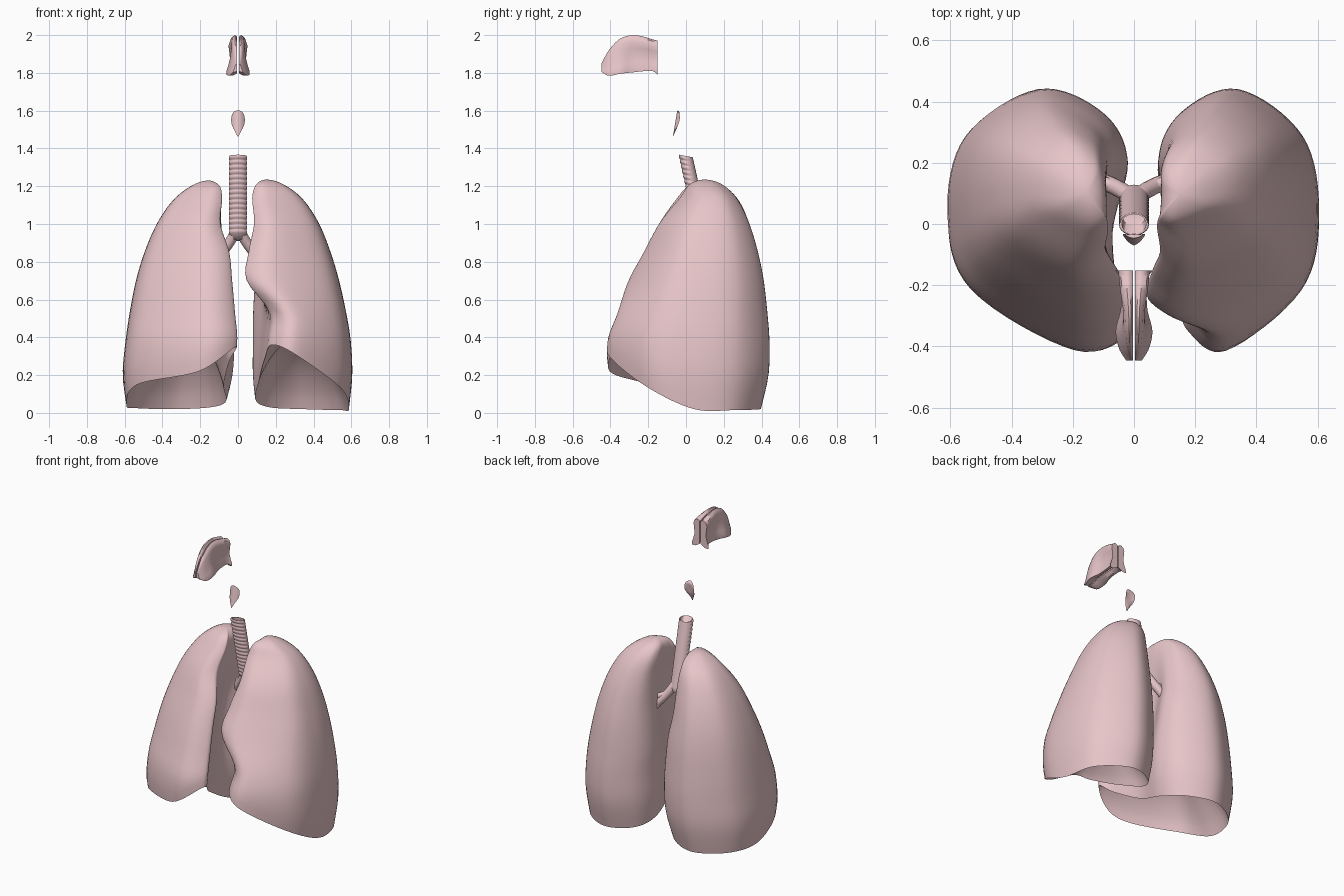
import bpy, bmesh, math
from mathutils import Vector

if "Cube" in bpy.data.objects:
    bpy.data.objects.remove(bpy.data.objects["Cube"])

pink = bpy.data.materials.new("soft_pink")
pink.diffuse_color = (0.80, 0.56, 0.58, 1)
pink.use_nodes = True
pink.node_tree.nodes["Principled BSDF"].inputs["Base Color"].default_value = pink.diffuse_color


def finish(ob, angle=50):
    ob.data.materials.append(pink)
    bpy.ops.object.select_all(action='DESELECT')
    ob.select_set(True)
    bpy.context.view_layer.objects.active = ob
    bpy.ops.object.shade_smooth_by_angle(angle=math.radians(angle))


def loft(name, rings, angle=50):
    """Closed skin through a list of equally sized rings, with end caps."""
    bm = bmesh.new()
    rows = [[bm.verts.new(p) for p in r] for r in rings]
    n = len(rows[0])
    for a, b in zip(rows, rows[1:]):
        for i in range(n):
            bm.faces.new((a[i], a[(i + 1) % n], b[(i + 1) % n], b[i]))
    bm.faces.new(rows[0])
    bm.faces.new(rows[-1][::-1])
    bmesh.ops.remove_doubles(bm, verts=bm.verts, dist=0.00005)
    bmesh.ops.recalc_face_normals(bm, faces=bm.faces)
    me = bpy.data.meshes.new(name)
    bm.to_mesh(me)
    bm.free()
    ob = bpy.data.objects.new(name, me)
    bpy.context.collection.objects.link(ob)
    finish(ob, angle)
    return ob


def hermite(xs, rows, x):
    """Smooth interpolation of table rows at x."""
    x = min(max(x, xs[0]), xs[-1])
    i = max(k for k in range(len(xs) - 1) if xs[k] <= x)
    h = xs[i + 1] - xs[i]
    t = (x - xs[i]) / h

    def slope(k, c):
        a, b = max(k - 1, 0), min(k + 1, len(xs) - 1)
        return (rows[b][c] - rows[a][c]) / (xs[b] - xs[a])
    return [(2*t**3 - 3*t*t + 1) * rows[i][c] + (t**3 - 2*t*t + t) * h * slope(i, c)
            + (3*t*t - 2*t**3) * rows[i+1][c] + (t**3 - t*t) * h * slope(i+1, c)
            for c in range(len(rows[0]))]


def closed_spline(pts, per=8):
    """Periodic smooth curve through tuples."""
    n = len(pts)
    out = []
    for i in range(n):
        p = [pts[(i + k) % n] for k in (-1, 0, 1, 2)]
        for j in range(per):
            t = j / per
            out.append(tuple(0.5 * (2*b + (c-a)*t + (2*a - 5*b + 4*c - d)*t*t
                                    + (3*b - a - 3*c + d)*t**3) for a, b, c, d in zip(*p)))
    return out


def section(xl, xf, xm, xb, yf, yb):
    """Horizontal lung outline: lateral, front, middle and back widths, depth range."""
    d, w, v = yb - yf, xl - xb, xl - xf
    return closed_spline([
        (xf, yf + .07*d), (xf + .3*v, yf), (xl - .13*v, yf + .23*d), (xl, yf + .52*d),
        (xl - .1*w, yf + .82*d), (xb + .5*w, yb), (xb + .14*w, yb - .09*d),
        (xb, yb - .28*d), (xm, yf + .45*d), (.5*(xm + xf), yf + .2*d)])


def lung(name, side, apex, levels, rim, dome):
    ax, ay, az = apex
    ws = [0] + [math.sqrt(az - r[0]) for r in levels]
    rows = [[ax, ax, ax, ax, ay, ay]] + [list(r[1:]) for r in levels]
    rim = [r[0] for r in closed_spline([(z,) for z in rim])]
    n, steps = len(rim), 36
    rings = []
    # outer wall from the apex down to the uneven lower rim
    for k in range(steps + 1):
        ring = []
        for i in range(n):
            w = math.sqrt(az - rim[i]) * k / steps
            x, y = section(*hermite(ws, rows, w))[i]
            ring.append((x, y, az - w*w))
        rings.append(ring)
    # hollow underside
    edge = rings[-1]
    cx, cy = sum(p[0] for p in edge) / n, sum(p[1] for p in edge) / n
    for k in range(1, 15):
        s = k / 14
        g = math.sin(s * math.pi / 2) ** 0.85
        f = 1 - s ** 1.1
        rings.append([(cx + (x-cx)*f, cy + (y-cy)*f, z + (dome-z)*g) for x, y, z in edge])
    return loft(name, [[(side*x, y, z) for x, y, z in r] for r in rings], 60)


# Lungs: z, lateral x, front x, middle x, back x, front y, back y
lung("lung_with_notch", 1, (.15, .1, 1.235), [
    (1.21, .24, .10, .10, .10, .02, .19), (1.14, .335, .08, .09, .09, -.03, .265),
    (1.0, .43, .09, .11, .10, -.14, .335), (.85, .49, .06, .12, .10, -.22, .38),
    (.70, .535, .05, .13, .09, -.30, .41), (.52, .575, .19, .13, .08, -.36, .43),
    (.38, .597, .18, .12, .08, -.41, .44), (.20, .605, .17, .11, .08, -.40, .435),
    (0, .585, .20, .13, .10, -.33, .39)],
    [.36, .31, .13, .02, .015, .02, .03, .07, .17, .29], .38)
lung("lung_full", -1, (.155, .1, 1.23), [
    (1.2, .25, .10, .10, .11, .01, .20), (1.13, .34, .09, .09, .10, -.05, .275),
    (1.0, .43, .10, .10, .09, -.14, .335), (.85, .495, .05, .12, .08, -.22, .38),
    (.70, .54, .035, .12, .05, -.29, .41), (.52, .575, .02, .10, .03, -.36, .43),
    (.38, .595, .01, .08, .02, -.41, .44), (.20, .61, .04, .07, .03, -.40, .435),
    (0, .585, .10, .10, .08, -.33, .39)],
    [.35, .22, .15, .04, .025, .02, .03, .06, .14, .27], .42)


# Windpipe: ridged at the front, smooth at the back, open at the top
def pipe_ring(z, r, ridge=0):
    cy = (1.36 - z) * 0.22
    ring = []
    for i in range(32):
        a = 2 * math.pi * i / 32
        front = min(1, max(0, .5 - 1.2 * math.sin(a)))
        rr = r + ridge * front
        ring.append((rr * math.cos(a), cy + rr * .8 * math.sin(a), z - .15 * rr * math.sin(a)))
    return ring


tube = [pipe_ring(1.26, .036), pipe_ring(1.36, .04)]
for k in range(97):
    tube.append(pipe_ring(1.36 - .42 * k / 96, .045, .006 * abs(math.sin(math.pi * k / 6))))
tube.append(pipe_ring(.915, .032))
loft("windpipe", tube, 70)


# Bronchi and their side branches
def branch(name, pts, radius):
    cu = bpy.data.curves.new(name, 'CURVE')
    cu.dimensions = '3D'
    cu.bevel_depth, cu.bevel_resolution, cu.use_fill_caps = radius, 4, True
    sp = cu.splines.new('BEZIER')
    sp.bezier_points.add(len(pts) - 1)
    for b, p in zip(sp.bezier_points, pts):
        b.co = p
        b.handle_left_type = b.handle_right_type = 'AUTO'
    ob = bpy.data.objects.new(name, cu)
    bpy.context.collection.objects.link(ob)
    bpy.ops.object.select_all(action='DESELECT')
    ob.select_set(True)
    bpy.context.view_layer.objects.active = ob
    bpy.ops.object.convert(target='MESH')
    finish(bpy.context.view_layer.objects.active)


for s, tag in ((1, "a"), (-1, "b")):
    branch("bronchus_" + tag, [(s*.012, .09, .96), (s*.05, .115, .895), (s*.11, .14, .82),
                               (s*.18, .15, .74)], .027)
    branch("upper_branch_" + tag, [(s*.06, .12, .885), (s*.12, .145, .865), (s*.19, .15, .88)], .018)
    branch("lower_branch_" + tag, [(s*.10, .135, .83), (s*.13, .17, .76), (s*.17, .18, .66)], .018)

# Throat flap: thin curved leaf
leaf = []
prof = [(1.462, .002), (1.485, .013), (1.515, .029), (1.545, .036), (1.575, .033), (1.593, .022), (1.602, .004)]
for k in range(25):
    z, w = hermite(list(range(7)), prof, k / 4)
    yc = -.07 + (z - 1.46) * .17
    th = .016 * min(1, w / .03)
    ring = [(w*u, yc + 16*(w*u)**2, z) for u in [i/6 - 1 for i in range(13)]]
    ring += [(x, y + th*(1 - (x/w)**2), z) for x, y, z in ring[-2:0:-1]]
    leaf.append(ring)
loft("throat_flap", leaf)

# Nasal passages: y, top z, bottom z, top width, waist width, bottom width
nose = [(-.447, 1.85, 1.805, .012, .018, .025), (-.41, 1.918, 1.785, .025, .036, .048),
        (-.35, 1.98, 1.795, .032, .042, .060), (-.28, 2.0, 1.803, .036, .030, .044),
        (-.21, 1.988, 1.81, .046, .033, .042), (-.17, 1.975, 1.808, .05, .038, .048),
        (-.152, 1.972, 1.79, .05, .042, .062)]
for s, tag in ((1, "a"), (-1, "b")):
    rings = []
    for k in range(25):
        y = nose[0][0] + (nose[-1][0] - nose[0][0]) * k / 24
        zt, zb, wt, wm, wb = hermite([r[0] for r in nose], [r[1:] for r in nose], y)
        h = zt - zb
        rings.append([(s*x, y, z) for x, z in (
            (.004, zb + .1*h), (.6*wb, zb), (wb, zb), (wb, zb + .1*h), (.5*(wb+wm), zb + .25*h),
            (wm, zb + .45*h), (.5*(wt+wm), zb + .65*h), (wt, zb + .82*h), (.85*wt, zb + .94*h),
            (.5*wt, zt), (.2*wt + .003, zt - .01*h), (.004, zt - .06*h))])
    loft("nasal_passage_" + tag, rings, 40)
